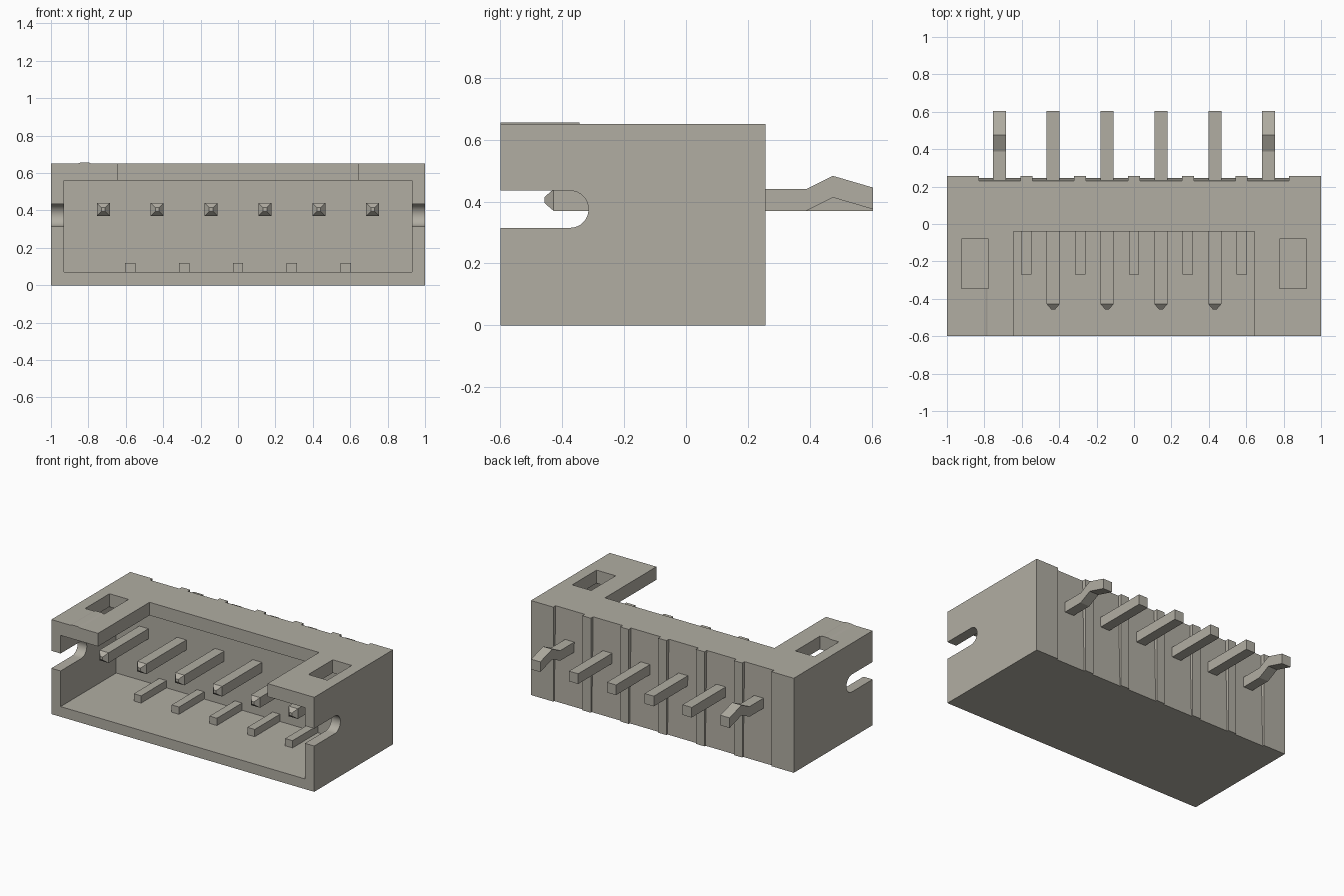
import bpy, bmesh
from math import sin, cos, pi

if "Cube" in bpy.data.objects:
    bpy.data.objects.remove(bpy.data.objects["Cube"])

mat = bpy.data.materials.new("warm_grey")
mat.diffuse_color = (0.44, 0.42, 0.365, 1)
mat.use_nodes = True
mat.node_tree.nodes["Principled BSDF"].inputs["Base Color"].default_value = mat.diffuse_color


def make(name, bm):
    bmesh.ops.recalc_face_normals(bm, faces=bm.faces)
    me = bpy.data.meshes.new(name)
    bm.to_mesh(me)
    bm.free()
    me.materials.append(mat)
    ob = bpy.data.objects.new(name, me)
    bpy.context.collection.objects.link(ob)
    return ob


def prism(name, profile, x0, x1):
    """Extrude a (y, z) profile from x0 to x1."""
    bm = bmesh.new()
    face = bm.faces.new([bm.verts.new((x0, y, z)) for y, z in profile])
    res = bmesh.ops.extrude_face_region(bm, geom=[face])
    verts = [v for v in res["geom"] if isinstance(v, bmesh.types.BMVert)]
    bmesh.ops.translate(bm, verts=verts, vec=(x1 - x0, 0, 0))
    return make(name, bm)


def box(name, x0, x1, y0, y1, z0, z1):
    return prism(name, [(y0, z0), (y1, z0), (y1, z1), (y0, z1)], x0, x1)


PITCH = 0.288
BACK = 0.257
CAVITY_BACK = 0.005

# Housing block and the shapes cut out of it
housing = box("housing", -1, 1, -0.6, BACK, 0, 0.65)
cutters = [
    box("cavity_cutter", -0.93, 0.93, -0.7, CAVITY_BACK, 0.07, 0.56),
    box("top_notch_cutter", -0.645, 0.645, -0.7, -0.04, 0.4, 0.8),
]
# Round-ended slots in the side walls
slot = [(-0.7, 0.315)]
slot += [(-0.375 + 0.06 * cos(a), 0.375 + 0.06 * sin(a))
         for a in [-pi / 2 + pi * i / 16 for i in range(17)]]
slot += [(-0.7, 0.435)]
for s in (-1, 1):
    a, b = sorted((s * 0.85, s * 1.1))
    cutters.append(prism("side_slot_cutter", slot, a, b))
    a, b = sorted((s * 0.777, s * 0.922))
    cutters.append(box("top_window_cutter", a, b, -0.345, -0.08, 0.5, 0.8))

# Shallow drafted recesses on the back, leaving narrow ribs between them
recess = [(0.247, -0.05), (0.4, -0.05), (0.4, 0.7), (0.23, 0.7)]
for i in range(6):
    c = (i - 2.5) * PITCH
    a = -0.83 if i == 0 else c - PITCH / 2 + 0.032
    b = 0.83 if i == 5 else c + PITCH / 2 - 0.032
    cutters.append(prism("back_recess_cutter", recess, a, b))

bpy.context.view_layer.objects.active = housing
for c in cutters:
    mod = housing.modifiers.new("cut", "BOOLEAN")
    mod.operation = "DIFFERENCE"
    mod.solver = "EXACT"
    mod.object = c
    bpy.ops.object.modifier_apply(modifier=mod.name)
for c in cutters:
    bpy.data.objects.remove(c, do_unlink=True)
bpy.ops.object.select_all(action="DESELECT")
housing.select_set(True)
bpy.ops.object.shade_smooth_by_angle(angle=0.5)

# Low ribs on the cavity floor
for i in range(-2, 3):
    x = i * PITCH
    box("floor_rib", x - 0.028, x + 0.028, -0.27, CAVITY_BACK + 0.01, 0.06, 0.12)

# Polarity ridge on the top, left side only
bm = bmesh.new()
ends = []
for y in (-0.6, -0.345):
    ends.append([bm.verts.new((x, y, z)) for x, z in
                 ((-0.86, 0.649), (-0.845, 0.655), (-0.795, 0.655), (-0.78, 0.649))])
for f in ends:
    bm.faces.new(f)
for i in range(4):
    j = (i + 1) % 4
    bm.faces.new((ends[0][i], ends[0][j], ends[1][j], ends[1][i]))
make("top_ridge", bm)


# Contact pins: square section with a tapered tip, outer ones kinked at the tail
def pin(x, kinked):
    h = 0.035
    stations = [(-0.457, 0.405, 0.01), (-0.428, 0.405, h)]
    if kinked:
        stations += [(0.388, 0.405, h), (0.475, 0.448, h), (0.605, 0.41, h)]
    else:
        stations += [(0.605, 0.405, h)]
    bm = bmesh.new()
    rings = [[bm.verts.new((x + sx * r, y, z + sz * r))
              for sx, sz in ((-1, -1), (1, -1), (1, 1), (-1, 1))]
             for y, z, r in stations]
    for p, q in zip(rings, rings[1:]):
        for i in range(4):
            j = (i + 1) % 4
            bm.faces.new((p[i], p[j], q[j], q[i]))
    bm.faces.new(rings[0])
    bm.faces.new(rings[-1])
    make("contact_pin", bm)


for i in range(6):
    pin((i - 2.5) * PITCH, i in (0, 5))
